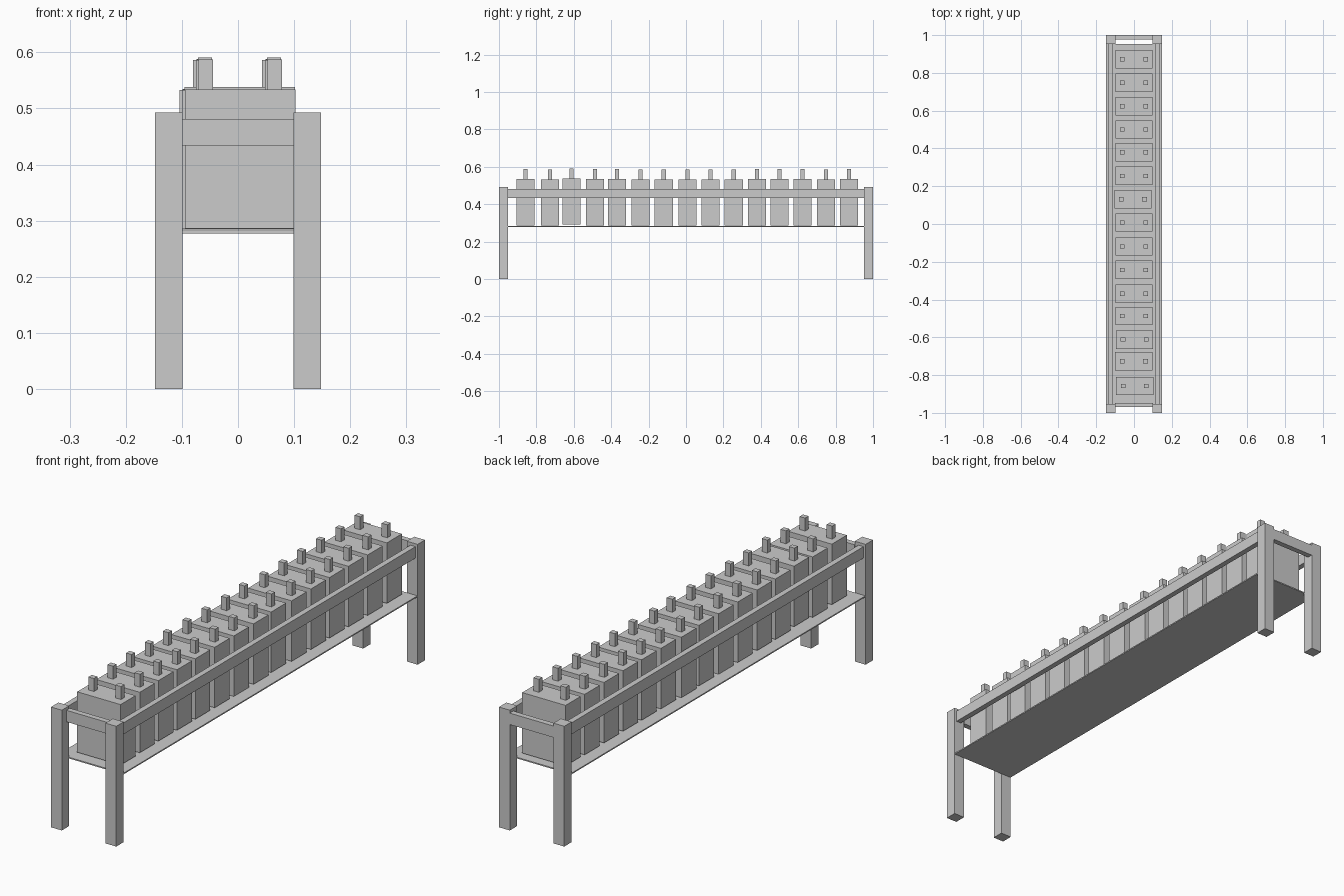
import bpy

if "Cube" in bpy.data.objects:
    bpy.data.objects.remove(bpy.data.objects["Cube"])


def box(name, x, y, z):
    """Box from (min, max) ranges on each axis."""
    bpy.ops.mesh.primitive_cube_add(size=1)
    o = bpy.context.object
    o.name = name
    o.location = [(r[0] + r[1]) / 2 for r in (x, y, z)]
    o.scale = [r[1] - r[0] for r in (x, y, z)]
    bpy.ops.object.transform_apply(location=True, rotation=False, scale=True)
    return o


def span(c, size):
    return (c - size / 2, c + size / 2)


# Four corner legs
for side, sx in (("left", -1), ("right", 1)):
    for end, sy in (("front", -1), ("back", 1)):
        box(f"{end}_{side}_leg", span(sx * 0.1235, 0.049),
            span(sy * 0.976, 0.048), (0, 0.493))
    # Long side rails
    box(f"{side}_rail", span(sx * 0.1265, 0.023), (-0.953, 0.953), (0.434, 0.481))

# End rails: front one is recessed, back one is flush with the legs
box("front_rail", (-0.1, 0.1), (-0.97, -0.947), (0.434, 0.481))
box("back_rail", (-0.1, 0.1), (0.977, 1.0), (0.434, 0.481))

# Thin shelf carrying the cells
box("shelf", (-0.147, 0.147), (-0.953, 0.953), (0.277, 0.282))

# Row of slightly uneven battery cells: (y centre, x offset, z offset)
cells = [
    (-0.858, 0.004, 0.001), (-0.727, -0.001, 0), (-0.612, 0.003, 0.005),
    (-0.487, 0, 0.001), (-0.369, 0, 0.001), (-0.243, 0, 0),
    (-0.119, 0, -0.001), (0.008, 0, 0), (0.131, -0.006, 0),
    (0.255, 0, 0), (0.38, 0, 0.001), (0.5, 0, 0.002),
    (0.623, 0, 0.001), (0.748, 0, 0), (0.872, 0, 0.002),
]
for i, (y, dx, dz) in enumerate(cells, 1):
    box(f"cell_{i}", span(dx, 0.197), span(y, 0.097), (0.285 + dz, 0.533 + dz))
    for side, sx in (("left", -1), ("right", 1)):
        box(f"cell_{i}_{side}_terminal", span(dx + sx * 0.0615, 0.025),
            span(y, 0.022), (0.533 + dz, 0.586 + dz))
